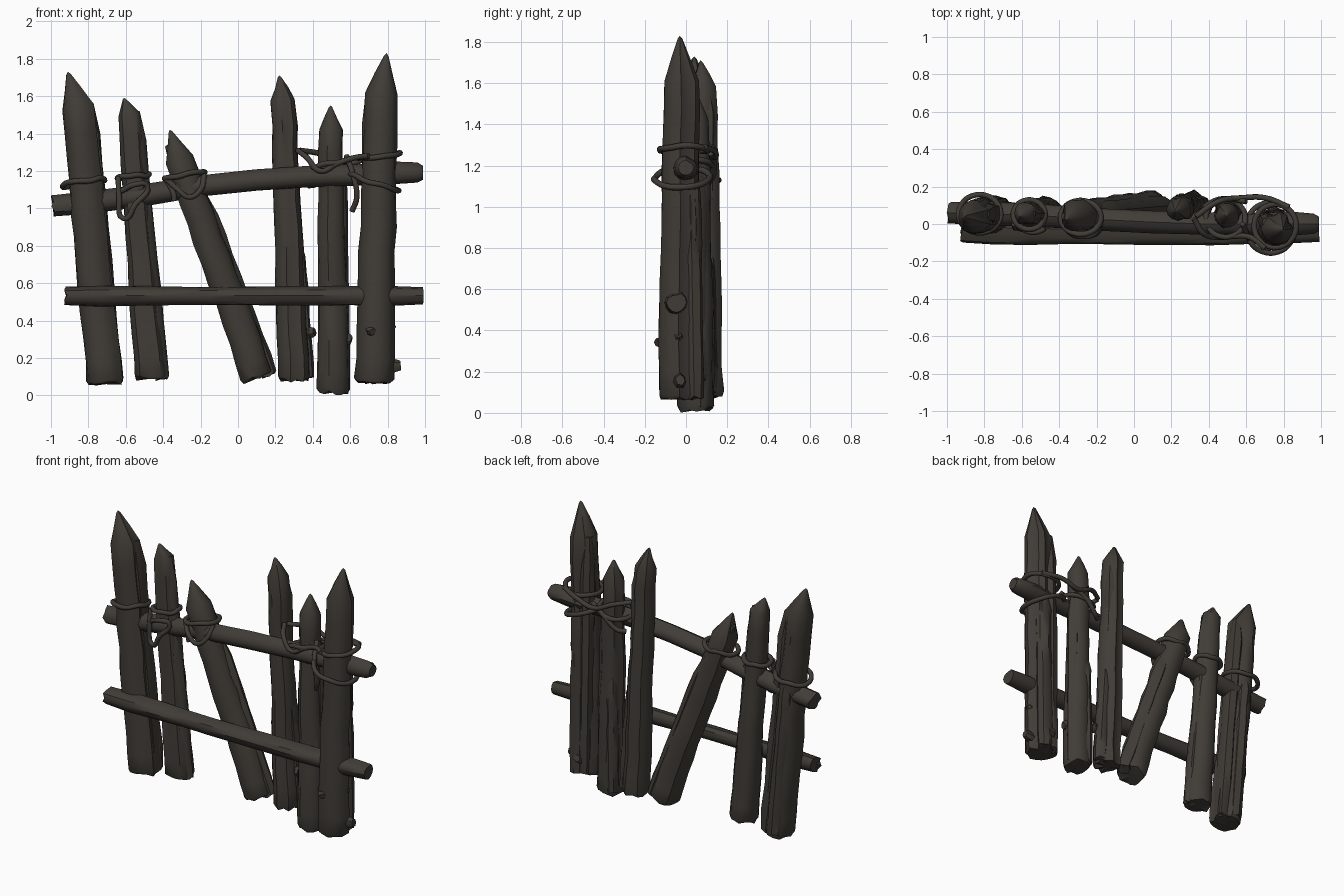
import bpy, bmesh, math, random
from mathutils import Vector

cube = bpy.data.objects.get("Cube")
if cube:
    bpy.data.objects.remove(cube, do_unlink=True)
random.seed(7)


def material(name, rgb):
    m = bpy.data.materials.new(name)
    m.use_nodes = True
    m.diffuse_color = (*rgb, 1)
    m.node_tree.nodes["Principled BSDF"].inputs["Base Color"].default_value = (*rgb, 1)
    return m


WOOD = material("dark weathered wood", (0.052, 0.046, 0.038))


def finish(obj, angle=40):
    bpy.ops.object.select_all(action="DESELECT")
    obj.select_set(True)
    bpy.context.view_layer.objects.active = obj
    bpy.ops.object.shade_smooth_by_angle(angle=math.radians(angle))


def log(name, path, radii, sides=14, rough=0.05, grooves=2, tip=None, ragged=0.025):
    """Loft an irregular, grooved trunk along a path; tip closes it in a point."""
    path = [Vector(p) for p in path]
    bm = bmesh.new()
    profile = [1.03 + random.uniform(-rough, rough) for _ in range(sides)]
    for g in range(grooves):
        profile[random.randrange(sides)] = 0.84
    rings = []
    for i, (p, r) in enumerate(zip(path, radii)):
        axis = (path[min(i + 1, len(path) - 1)] - path[max(i - 1, 0)]).normalized()
        side = axis.cross(Vector((0, 1, 0))).normalized()
        front = side.cross(axis).normalized()
        ring = []
        for k in range(sides):
            a = math.tau * k / sides
            rr = r * profile[k] * (1 + random.uniform(-rough, rough) * 0.7)
            end = random.uniform(0, ragged) if i == 0 else 0
            ring.append(bm.verts.new(p + (side * math.cos(a) + front * math.sin(a)) * rr + axis * end))
        rings.append(ring)
    for a, b in zip(rings, rings[1:]):
        for k in range(sides):
            j = (k + 1) % sides
            bm.faces.new((a[k], a[j], b[j], b[k]))

    # Ends: a chipped flat cut or a sharpened point
    def cap(ring, point):
        v = bm.verts.new(point)
        for k in range(sides):
            bm.faces.new((ring[k], ring[(k + 1) % sides], v))
    cap(rings[0], path[0] + (path[1] - path[0]).normalized() * ragged * 0.4)
    cap(rings[-1], Vector(tip) if tip else path[-1])
    bmesh.ops.recalc_face_normals(bm, faces=bm.faces)
    mesh = bpy.data.meshes.new(name)
    bm.to_mesh(mesh)
    bm.free()
    obj = bpy.data.objects.new(name, mesh)
    bpy.context.collection.objects.link(obj)
    mesh.materials.append(WOOD)
    finish(obj)


def stake(name, foot, shoulder, tip, r0, r1, steps=11):
    """Sharpened post from foot to shoulder, carved to the tip."""
    foot, shoulder, tip = Vector(foot), Vector(shoulder), Vector(tip)
    path, radii = [], []
    for i in range(steps + 1):
        t = i / steps
        wob = Vector((random.uniform(-1, 1), random.uniform(-1, 1), 0)) * 0.005
        path.append(foot.lerp(shoulder, t) + wob)
        radii.append(r0 + (r1 - r0) * t)
    radii[0] *= 0.9
    path.insert(1, path[0].lerp(path[1], 0.25))
    radii.insert(1, r0)
    path += [shoulder.lerp(tip, 0.5), shoulder.lerp(tip, 0.93)]
    radii += [r1 * 0.54, r1 * 0.14]
    log(name, path, radii, tip=tip)


def slab(name, foot, top, r):
    """Split strip of bark standing against a stake."""
    foot, top = Vector(foot), Vector(top)
    n = 9
    log(name, [foot.lerp(top, i / n) for i in range(n + 1)],
        [r * 0.9] + [r] * (n - 1) + [r * 0.55], sides=8, rough=0.12, grooves=0)


def rope(name, points, closed=False, r=0.015):
    c = bpy.data.curves.new(name, "CURVE")
    c.dimensions = "3D"
    c.bevel_depth = r
    c.bevel_resolution = 2
    c.resolution_u = 5
    c.use_fill_caps = True
    s = c.splines.new("BEZIER")
    s.bezier_points.add(len(points) - 1)
    for b, p in zip(s.bezier_points, points):
        b.co = p
        b.handle_left_type = b.handle_right_type = "AUTO"
    s.use_cyclic_u = closed
    obj = bpy.data.objects.new(name, c)
    bpy.context.collection.objects.link(obj)
    c.materials.append(WOOD)
    bpy.ops.object.select_all(action="DESELECT")
    obj.select_set(True)
    bpy.context.view_layer.objects.active = obj
    bpy.ops.object.convert(target="MESH")
    finish(bpy.context.object, 60)


def loop(name, centre, rx, ry, slope_x=0.0, slope_y=0.0, n=10):
    x, y, z = centre
    pts = []
    for k in range(n):
        a = math.tau * k / n
        dx, dy = rx * math.cos(a), ry * math.sin(a)
        pts.append((x + dx, y + dy, z + dx * slope_x + dy * slope_y + random.uniform(-0.008, 0.008)))
    rope(name, pts, True)


# Sharpened stakes, from the right end of the fence to the left
stake("stake_1", (-0.705, 0.045, 0.05), (-0.855, 0.04, 1.54), (-0.91, 0.04, 1.73), 0.1, 0.088)
stake("stake_2", (-0.465, 0.06, 0.08), (-0.585, 0.05, 1.5), (-0.61, 0.045, 1.59), 0.087, 0.06)
stake("stake_3", (0.105, 0.085, 0.08), (-0.315, 0.04, 1.26), (-0.365, 0.03, 1.42), 0.092, 0.08)
stake("stake_4", (0.3, 0.09, 0.07), (0.245, 0.085, 1.58), (0.22, 0.07, 1.71), 0.085, 0.064)
stake("stake_5", (0.508, 0.05, 0.005), (0.495, 0.05, 1.42), (0.495, 0.05, 1.55), 0.088, 0.064)
stake("stake_6", (0.727, -0.035, 0.055), (0.765, -0.025, 1.61), (0.795, -0.03, 1.83), 0.1, 0.083)

# Bark strips split off the stakes
slab("bark_1", (-0.66, 0.07, 0.06), (-0.80, 0.05, 1.56), 0.052)
slab("bark_1_back", (-0.73, 0.10, 0.07), (-0.82, 0.09, 1.15), 0.05)
slab("bark_2", (-0.4, 0.055, 0.08), (-0.545, 0.055, 1.52), 0.038)
slab("bark_3", (0.17, 0.10, 0.10), (-0.19, 0.07, 1.06), 0.046)
slab("bark_3_upper", (-0.2, 0.05, 1.06), (-0.375, 0.04, 1.34), 0.032)
slab("bark_4", (0.365, 0.11, 0.08), (0.31, 0.10, 0.82), 0.045)
slab("bark_4_upper", (0.30, 0.10, 0.75), (0.275, 0.10, 1.55), 0.036)
slab("bark_5", (0.565, 0.07, 0.02), (0.545, 0.06, 1.25), 0.036)
slab("bark_5_back", (0.47, 0.10, 0.03), (0.48, 0.09, 0.8), 0.042)
slab("bark_6", (0.72, 0.03, 0.06), (0.71, 0.005, 1.63), 0.05)
slab("bark_6_back", (0.765, 0.04, 0.06), (0.765, 0.02, 1.2), 0.045)

# Rails
log("upper_rail", [(-1.0, 0.06, 1.01), (-0.8, 0.055, 1.03), (-0.5, 0.045, 1.07), (-0.2, 0.025, 1.12),
                   (0.1, 0.01, 1.15), (0.4, 0.0, 1.17), (0.7, 0.0, 1.18), (0.85, 0.0, 1.19),
                   (0.96, 0.0, 1.19), (0.99, 0.0, 1.19)],
    [0.056, 0.06, 0.058, 0.056, 0.056, 0.056, 0.056, 0.06, 0.052, 0.036], sides=12)
log("lower_rail", [(-0.93 + 1.92 * i / 10, -0.045 - 0.012 * math.sin(math.pi * i / 10), 0.535) for i in range(11)],
    [0.05, 0.058, 0.054, 0.05, 0.05, 0.05, 0.052, 0.054, 0.052, 0.054, 0.046], sides=12)

# Knots and broken twig stubs
for i, (a, b, r) in enumerate([((0.78, -0.03, 0.15), (0.87, -0.03, 0.16), 0.034),
                               ((0.36, 0.09, 0.33), (0.41, 0.07, 0.34), 0.035),
                               ((0.55, 0.04, 0.31), (0.605, 0.03, 0.29), 0.032),
                               ((0.70, -0.11, 0.35), (0.72, -0.145, 0.34), 0.026),
                               ((0.80, -0.04, 0.35), (0.835, -0.04, 0.38), 0.025),
                               ((0.74, 0.03, 0.16), (0.74, 0.09, 0.18), 0.03)]):
    a, b = Vector(a), Vector(b) + Vector((0, 0.001, 0))
    log(f"knot_{i + 1}", [a, a.lerp(b, 0.6), b], [r * 0.8, r, r * 0.7], sides=7, rough=0.15, grooves=0)

# Rope lashings
loop("lashing_1", (-0.825, 0.055, 1.14), 0.112, 0.102, 0.15, -0.1)
loop("lashing_2", (-0.56, 0.05, 1.17), 0.085, 0.078, 0.12)
rope("lashing_2_hanging", [(-0.64, 0.0, 1.17), (-0.635, -0.02, 1.06), (-0.61, -0.025, 0.945),
                           (-0.55, -0.04, 1.02), (-0.485, -0.03, 1.12), (-0.54, -0.045, 1.13), (-0.63, -0.01, 1.09)])
loop("lashing_3", (-0.285, 0.035, 1.18), 0.108, 0.09, 0.15)
rope("lashing_3_cross", [(-0.385, 0.0, 1.16), (-0.32, -0.06, 1.10), (-0.26, -0.065, 1.06),
                         (-0.2, -0.05, 1.10), (-0.18, 0.0, 1.18)])
rope("lashing_3_end", [(-0.38, 0.0, 1.15), (-0.345, -0.03, 1.08), (-0.34, -0.03, 1.04)])
loop("lashing_6_upper", (0.755, -0.01, 1.28), 0.112, 0.115, 0.15)
loop("lashing_6_lower", (0.73, -0.02, 1.14), 0.13, 0.135, -0.35, 0.05)
loop("lashing_5", (0.49, 0.03, 1.22), 0.105, 0.1, 0.2, -0.2)

# Loose strands between the last three stakes
rope("loose_strand_front", [(0.32, 0.03, 1.31), (0.37, -0.05, 1.27), (0.44, -0.07, 1.2),
                            (0.53, -0.065, 1.24), (0.62, -0.07, 1.27), (0.7, -0.13, 1.28)])
rope("loose_strand_back", [(0.33, 0.04, 1.31), (0.45, 0.12, 1.29), (0.58, 0.14, 1.24),
                           (0.7, 0.14, 1.27), (0.83, 0.09, 1.29)])
rope("loose_strand_diagonal", [(0.6, 0.12, 1.26), (0.5, 0.135, 1.2), (0.42, 0.12, 1.13), (0.375, 0.09, 1.12)])
rope("loose_strand_hanging", [(0.58, 0.0, 1.28), (0.615, -0.08, 1.18), (0.635, -0.08, 1.06), (0.61, -0.05, 0.985)])
